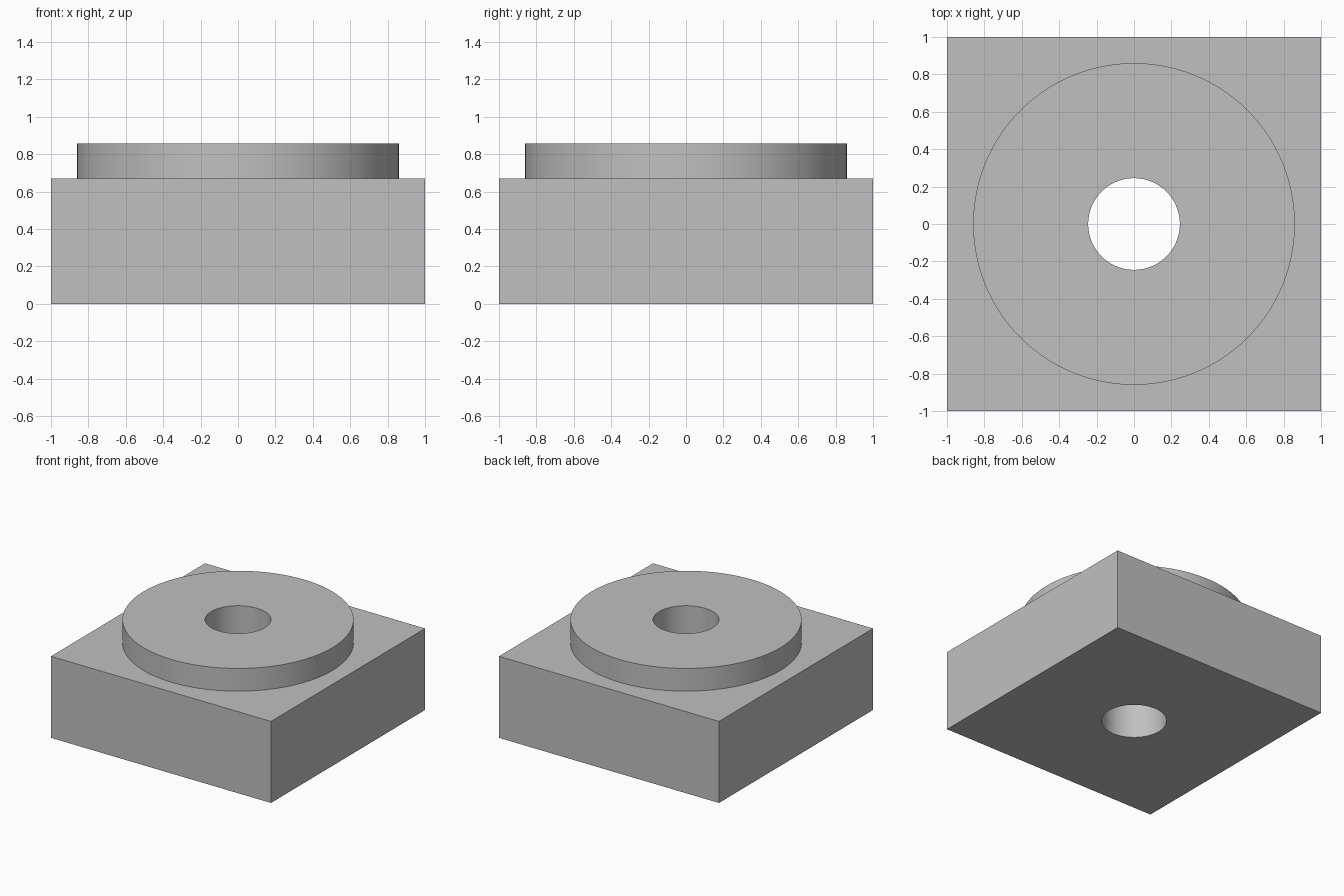
import bpy
import math

default = bpy.data.objects.get("Cube")
if default:
    bpy.data.objects.remove(default, do_unlink=True)

BASE_HEIGHT, TOTAL_HEIGHT = 0.67, 0.857
BOSS_RADIUS, BORE_RADIUS = 0.86, 0.245

grey = bpy.data.materials.new("plain_grey")
grey.use_nodes = True
colour = (0.53, 0.53, 0.53, 1)
grey.diffuse_color = colour
grey.node_tree.nodes["Principled BSDF"].inputs["Base Color"].default_value = colour


def cylinder(name, radius, bottom, top):
    bpy.ops.mesh.primitive_cylinder_add(
        vertices=128, radius=radius, depth=top - bottom,
        location=(0, 0, (top + bottom) / 2))
    obj = bpy.context.object
    obj.name = name
    obj.data.materials.append(grey)
    return obj


def combine(body, tool, operation):
    tool.hide_render = True
    mod = body.modifiers.new(operation.lower(), "BOOLEAN")
    mod.operation = operation
    mod.solver = "EXACT"
    mod.object = tool
    bpy.context.view_layer.objects.active = body
    bpy.ops.object.modifier_apply(modifier=mod.name)
    bpy.data.objects.remove(tool, do_unlink=True)


# Square base block
bpy.ops.mesh.primitive_cube_add(size=2, location=(0, 0, BASE_HEIGHT / 2))
block = bpy.context.object
block.name = "bored_block"
block.scale.z = BASE_HEIGHT / 2
bpy.ops.object.transform_apply(location=True, rotation=False, scale=True)
block.data.materials.append(grey)

# Round raised boss, then the bore through everything
combine(block, cylinder("boss", BOSS_RADIUS, BASE_HEIGHT / 2, TOTAL_HEIGHT), "UNION")
combine(block, cylinder("bore_cutter", BORE_RADIUS, -0.5, TOTAL_HEIGHT + 0.5), "DIFFERENCE")

# Smooth round walls with crisp rims
bpy.ops.object.select_all(action="DESELECT")
block.select_set(True)
bpy.context.view_layer.objects.active = block
bpy.ops.object.shade_smooth_by_angle(angle=math.radians(30))
